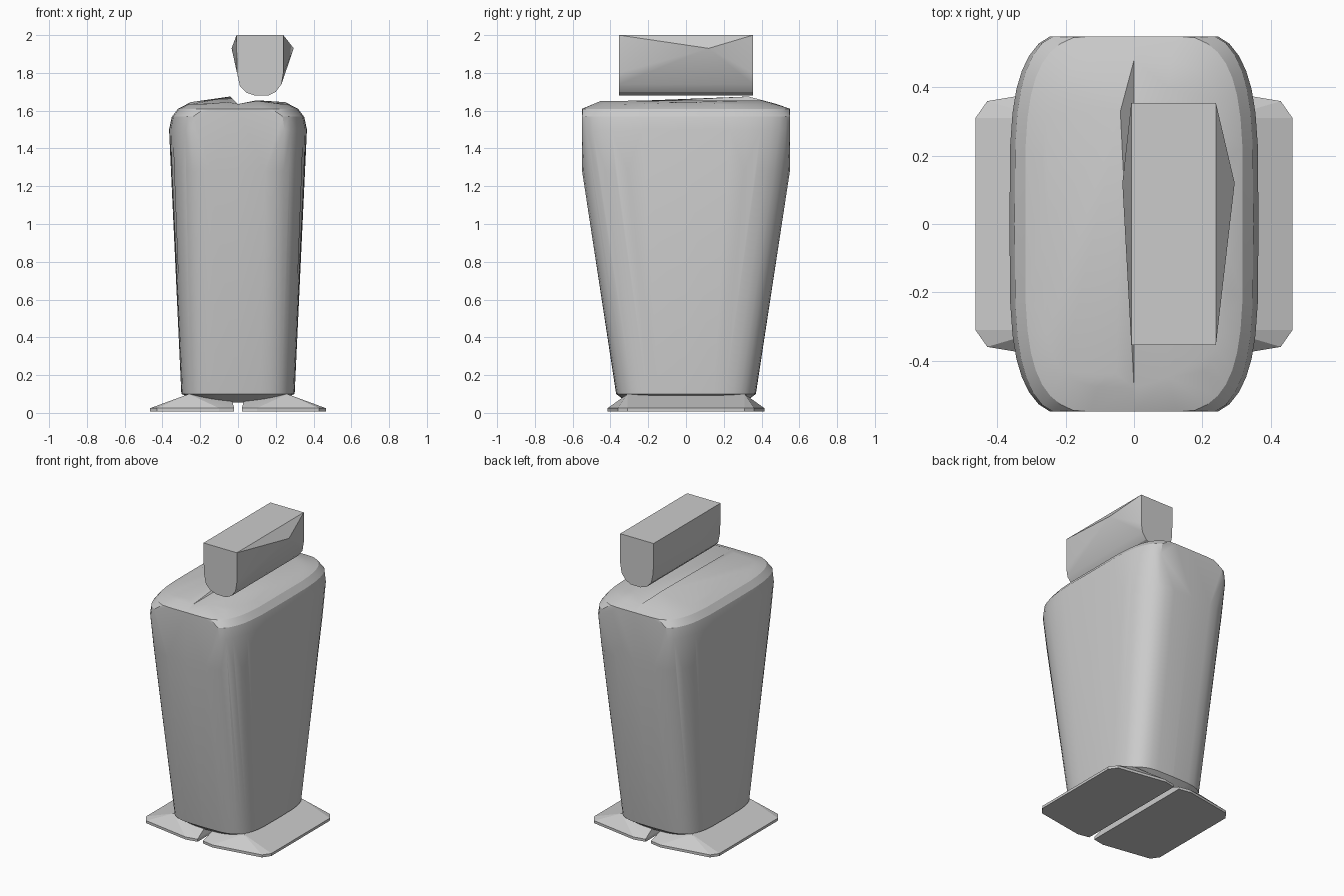
import bpy, bmesh, math

if "Cube" in bpy.data.objects:
    bpy.data.objects.remove(bpy.data.objects["Cube"], do_unlink=True)

grey = bpy.data.materials.new("light_grey")
grey.use_nodes = True
colour = (0.6, 0.6, 0.6, 1)
grey.diffuse_color = colour
grey.node_tree.nodes["Principled BSDF"].inputs["Base Color"].default_value = colour


def hull(name, points, angle=25):
    """Closed convex solid around the points."""
    bm = bmesh.new()
    for p in points:
        bm.verts.new(p)
    res = bmesh.ops.convex_hull(bm, input=bm.verts[:])
    loose = {g for g in res["geom_interior"] + res["geom_unused"]
             if isinstance(g, bmesh.types.BMVert)}
    bmesh.ops.delete(bm, geom=list(loose), context='VERTS')
    bmesh.ops.dissolve_limit(bm, angle_limit=math.radians(1),
                             verts=bm.verts[:], edges=bm.edges[:])
    bmesh.ops.recalc_face_normals(bm, faces=bm.faces[:])
    mesh = bpy.data.meshes.new(name)
    bm.to_mesh(mesh)
    bm.free()
    mesh.materials.append(grey)
    obj = bpy.data.objects.new(name, mesh)
    bpy.context.collection.objects.link(obj)
    bpy.ops.object.select_all(action='DESELECT')
    obj.select_set(True)
    bpy.context.view_layer.objects.active = obj
    bpy.ops.object.shade_smooth_by_angle(angle=math.radians(angle))
    return obj


def half_section(side, z, width, depth, steps=20):
    """Half of a rounded rectangle, cut flat at the front and back."""
    points = []
    for i in range(steps + 1):
        a = math.pi * i / steps
        x = width * abs(math.sin(a)) ** 0.5
        y = math.copysign(depth * abs(math.cos(a)) ** 0.5, -math.cos(a))
        points.append((side * x, max(-0.55, min(0.55, y)), z))
    return points


# Tapered body in two halves: height, half width, half depth
sections = [(0.055, 0.2, 0.31), (0.1, 0.3, 0.37), (1.28, 0.358, 0.555),
            (1.5, 0.365, 0.587), (1.57, 0.35, 0.59), (1.61, 0.32, 0.56),
            (1.635, 0.27, 0.48)]
crowns = {
    "left": [(0.1, -0.45, 1.652), (0.1, 0.4, 1.655), (0.25, 0.0, 1.645)],
    "right": [(-0.04, 0.33, 1.675), (-0.05, -0.44, 1.645), (-0.25, 0.0, 1.645)],
}
for label, side in (("left", 1), ("right", -1)):
    cloud = [p for s in sections for p in half_section(side, *s)]
    hull(label + "_body_half", cloud + crowns[label])

# Thin foot plates with sloping tops
for label, side in (("left", 1), ("right", -1)):
    outline = [(0.02, 0.4), (0.1, 0.415), (0.34, 0.375), (0.43, 0.36), (0.465, 0.31)]
    cloud = []
    for x, y in outline:
        for end in (-1, 1):
            cloud += [(side * x, end * y, 0.008), (side * x, end * y, 0.025)]
    for end in (-1, 1):
        cloud += [(side * 0.26, end * 0.31, 0.1), (side * 0.03, end * 0.32, 0.06)]
    hull(label + "_foot_plate", cloud, 10)

# Top block with a rounded underside and pointed side bulges
profile = [(-0.008, 2.0), (-0.005, 1.8), (0.01, 1.73), (0.045, 1.695),
           (0.09, 1.68), (0.16, 1.68), (0.2, 1.7), (0.23, 1.74),
           (0.24, 1.8), (0.24, 2.0)]
cloud = [(x, end * 0.355, z) for x, z in profile for end in (-1, 1)]
hull("top_block", cloud + [(0.295, 0.12, 1.93), (-0.034, 0.12, 1.93)])
